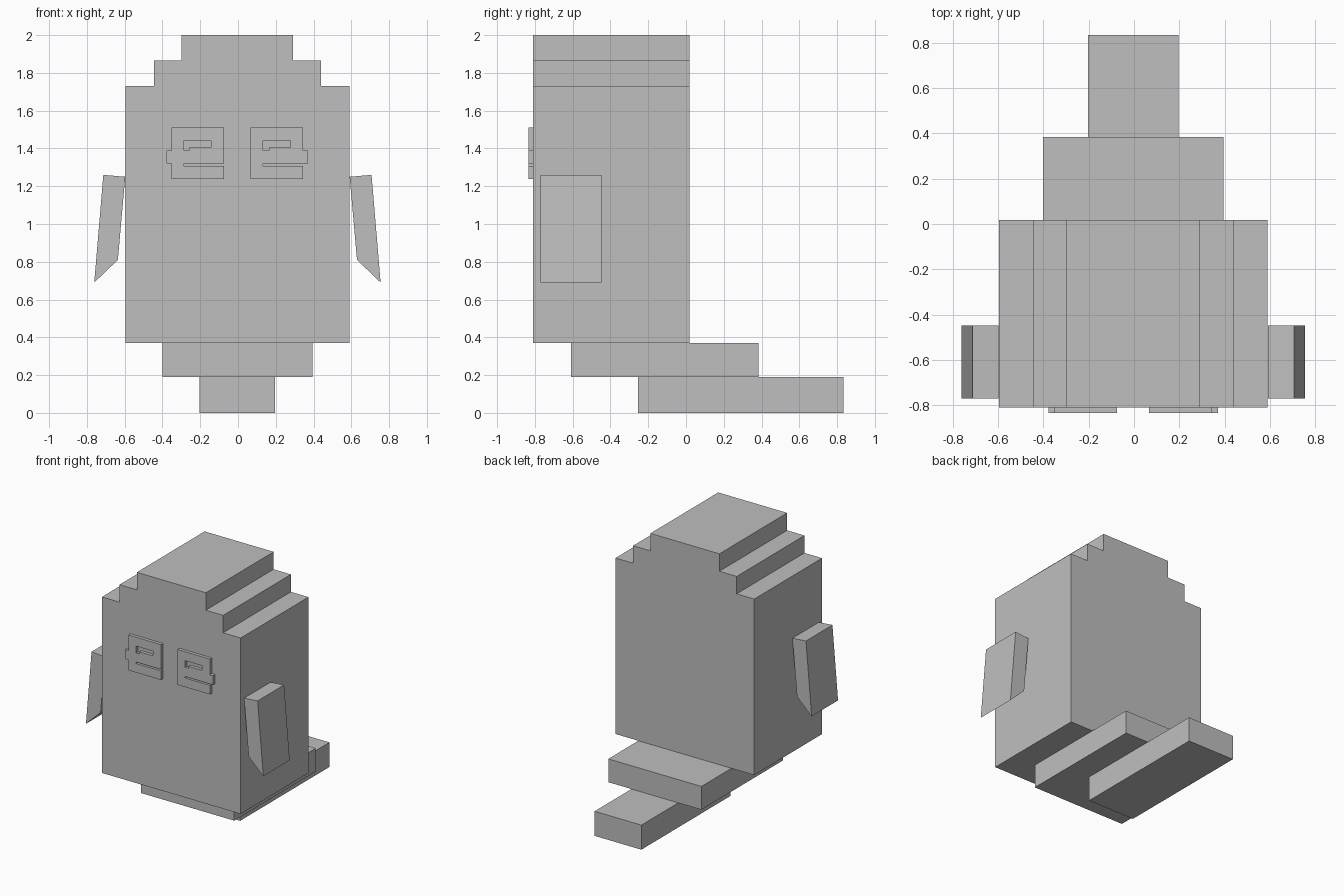
import bpy
import bmesh
from mathutils import Vector

cube = bpy.data.objects.get("Cube")
if cube:
    bpy.data.objects.remove(cube, do_unlink=True)

grey = bpy.data.materials.new("plain grey")
grey.use_nodes = True
colour = (0.52, 0.52, 0.52, 1)
grey.diffuse_color = colour
grey.node_tree.nodes["Principled BSDF"].inputs["Base Color"].default_value = colour

MID = -0.003  # x of the symmetry plane


def prism(name, loops, y0, y1):
    """Extrude an x-z outline (first loop) with optional holes from y0 to y1."""
    bm = bmesh.new()
    edges = []
    for loop in loops:
        verts = [bm.verts.new((x, y0, z)) for x, z in loop]
        edges += [bm.edges.new((a, b)) for a, b in zip(verts, verts[1:] + verts[:1])]
    if len(loops) == 1:
        bm.faces.new(verts)
    else:
        bmesh.ops.triangle_fill(bm, edges=edges, use_beauty=True, normal=Vector((0, -1, 0)))
    extruded = bmesh.ops.extrude_face_region(bm, geom=bm.faces[:])["geom"]
    moved = [g for g in extruded if isinstance(g, bmesh.types.BMVert)]
    bmesh.ops.translate(bm, verts=moved, vec=(0, y1 - y0, 0))
    bmesh.ops.recalc_face_normals(bm, faces=bm.faces[:])
    mesh = bpy.data.meshes.new(name)
    bm.to_mesh(mesh)
    bm.free()
    mesh.materials.append(grey)
    obj = bpy.data.objects.new(name, mesh)
    bpy.context.collection.objects.link(obj)
    return obj


def symmetric(half):
    """Close a right-hand half profile by mirroring it about the middle."""
    return [(MID + x, z) for x, z in half] + [(MID - x, z) for x, z in reversed(half)]


# Body with stepped head
body = [(0.593, 0.37), (0.593, 1.73), (0.443, 1.73), (0.443, 1.865), (0.295, 1.865), (0.295, 2.0)]
prism("body", [symmetric(body)], -0.81, 0.018)

# Stepped base and tail
prism("upper_tail", [symmetric([(0.398, 0.19), (0.398, 0.37)])], -0.61, 0.385)
prism("lower_tail", [symmetric([(0.2, 0), (0.2, 0.19)])], -0.255, 0.835)

# Flippers
flipper = [(0.594, 1.25), (0.71, 1.26), (0.758, 0.69), (0.633, 0.81)]
for side, sign in (("left", 1), ("right", -1)):
    prism(side + "_flipper", [[(MID + sign * x, z) for x, z in flipper]], -0.77, -0.447)

# Eye plates, each with a notched window, an open slot and an outer tab
W, LOW, HIGH = 0.278, 1.238, 1.511
TAB = (1.319, 1.39)
window = [(0.066, 1.39), (0.066, 1.442), (0.21, 1.442), (0.21, 1.406), (0.096, 1.406), (0.096, 1.39)]
slot = [(W, 1.308), (0.066, 1.308), (0.066, TAB[0])]
for side, left_edge in (("left", 0.067), ("right", -0.352)):
    outline = [(0, LOW), (W, LOW)] + slot
    if side == "left":
        outline += [(W + 0.026, TAB[0]), (W + 0.026, TAB[1]), (W, TAB[1])]
    else:
        outline += [(W, TAB[0])]
    outline += [(W, HIGH), (0, HIGH)]
    if side == "right":
        outline += [(0, TAB[1]), (-0.026, TAB[1]), (-0.026, TAB[0]), (0, TAB[0])]
    loops = [[(left_edge + x, z) for x, z in loop] for loop in (outline, window)]
    prism(side + "_eye", loops, -0.835, -0.81)
